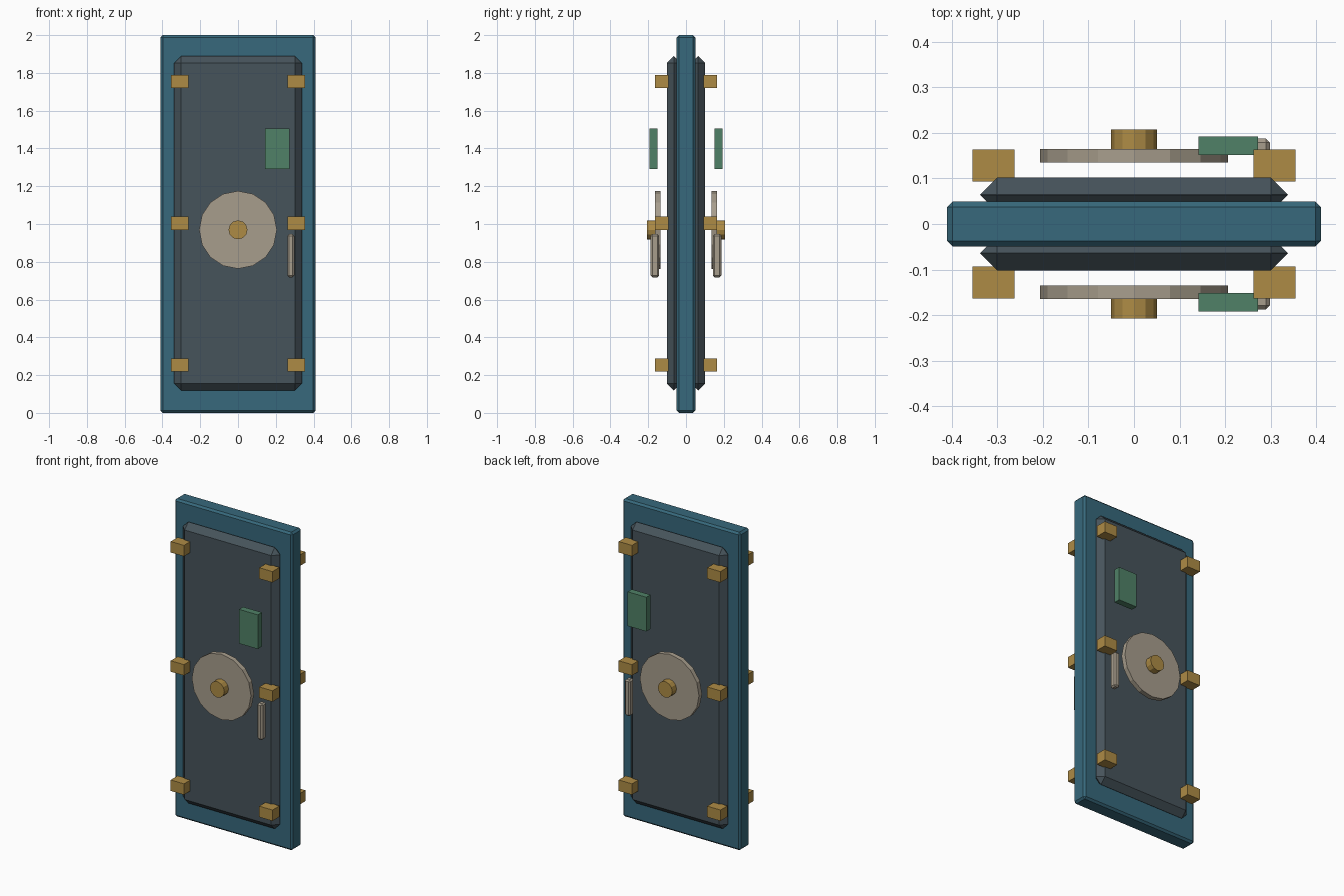
import bpy, bmesh
from math import pi
from mathutils import Matrix

if "Cube" in bpy.data.objects:
    bpy.data.objects.remove(bpy.data.objects["Cube"])


def material(name, rgb):
    m = bpy.data.materials.new(name)
    m.diffuse_color = (*rgb, 1)
    m.use_nodes = True
    m.node_tree.nodes["Principled BSDF"].inputs["Base Color"].default_value = m.diffuse_color
    return m


TEAL = material("teal_paint", (0.038, 0.14, 0.20))
STEEL = material("dark_steel", (0.062, 0.088, 0.105))
BRASS = material("brass", (0.42, 0.26, 0.06))
PALE = material("pale_metal", (0.39, 0.34, 0.265))
GREEN = material("green_panel", (0.08, 0.22, 0.135))


def finish(name, bm, mat):
    bmesh.ops.recalc_face_normals(bm, faces=bm.faces)
    me = bpy.data.meshes.new(name)
    bm.to_mesh(me)
    bm.free()
    me.materials.append(mat)
    ob = bpy.data.objects.new(name, me)
    bpy.context.collection.objects.link(ob)
    return ob


def box(name, centre, size, mat, bevel=0.0):
    bm = bmesh.new()
    bmesh.ops.create_cube(bm, size=1)
    bmesh.ops.scale(bm, vec=size, verts=bm.verts)
    bmesh.ops.translate(bm, vec=centre, verts=bm.verts)
    if bevel:
        bmesh.ops.bevel(bm, geom=bm.edges[:], offset=bevel, segments=1,
                        affect='EDGES', profile=0.5)
    return finish(name, bm, mat)


def disc(name, centre, radius, depth, sides, mat):
    # Flat-sided cylinder with its axis along y and a vertex at the top
    bm = bmesh.new()
    bmesh.ops.create_cone(bm, cap_ends=True, segments=sides, radius1=radius,
                          radius2=radius, depth=depth)
    bmesh.ops.rotate(bm, matrix=Matrix.Rotation(pi / 2, 3, 'X'), verts=bm.verts)
    bmesh.ops.translate(bm, vec=centre, verts=bm.verts)
    return finish(name, bm, mat)


# Door slab
box("door_slab", (0, 0, 1), (0.82, 0.098, 2.0), TEAL, 0.012)

# Identical fittings on both faces
for side, s in (("front", -1), ("back", 1)):
    # Raised chamfered panel
    box(f"{side}_raised_panel", (0, s * 0.064, 1.004), (0.676, 0.0752, 1.77),
        STEEL, 0.0373)
    # Locking lugs
    for col, x in (("left", -0.308), ("right", 0.308)):
        for row, z in (("lower", 0.254), ("middle", 1.004), ("upper", 1.754)):
            box(f"{side}_{row}_{col}_lug", (x, s * 0.128, z),
                (0.092, 0.07, 0.069), BRASS)
    # Hand wheel and hub
    disc(f"{side}_wheel", (0, s * 0.15, 0.969), 0.206, 0.03, 16, PALE)
    disc(f"{side}_wheel_hub", (0, s * 0.18, 0.969), 0.05, 0.055, 12, BRASS)
    # Keypad and pull handle
    box(f"{side}_keypad", (0.207, s * 0.1715, 1.398), (0.13, 0.041, 0.215), GREEN)
    box(f"{side}_pull_handle", (0.28, s * 0.165, 0.832), (0.037, 0.045, 0.228),
        PALE, 0.009)
